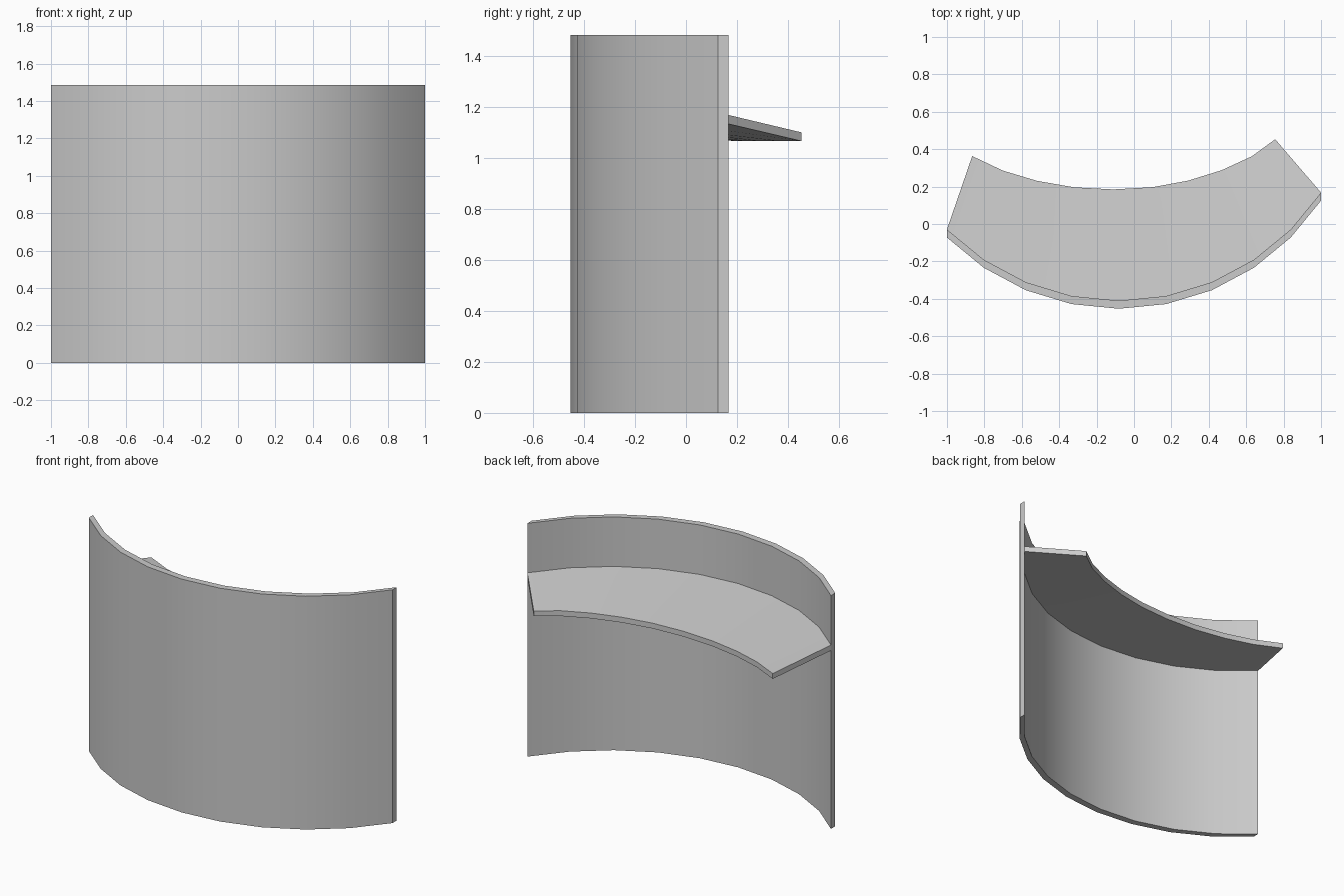
import bpy, bmesh, math

if "Cube" in bpy.data.objects:
    bpy.data.objects.remove(bpy.data.objects["Cube"])

R, CX, STEP = 1.30, -0.081, math.radians(11.25)
FRONT_Y, THICK, HEIGHT = -0.453, 0.043, 1.485


def strip_solid(name, sections):
    """Skin a run of four-cornered sections and cap both ends."""
    bm = bmesh.new()
    rings = [[bm.verts.new(p) for p in s] for s in sections]
    for a, b in zip(rings, rings[1:]):
        for i in range(4):
            j = (i + 1) % 4
            bm.faces.new((a[i], a[j], b[j], b[i]))
    bm.faces.new(rings[0])
    bm.faces.new(rings[-1])
    bmesh.ops.recalc_face_normals(bm, faces=bm.faces)
    mesh = bpy.data.meshes.new(name)
    bm.to_mesh(mesh)
    bm.free()
    obj = bpy.data.objects.new(name, mesh)
    bpy.context.collection.objects.link(obj)
    bpy.ops.object.select_all(action='DESELECT')
    obj.select_set(True)
    bpy.context.view_layer.objects.active = obj
    bpy.ops.object.shade_smooth_by_angle(angle=math.radians(30))
    return obj


# Arc of a 32-sided circle, one segment longer on the right
arc = [(CX + R * math.sin(k * STEP), FRONT_Y + R * (1 - math.cos(k * STEP)))
       for k in range(-4, 6)]

# Curved upright panel
strip_solid("curved_panel", [
    [(x, y, 0), (x, y + THICK, 0), (x, y + THICK, HEIGHT), (x, y, HEIGHT)]
    for x, y in arc])

# Sloping shelf behind the panel, free edge lower than the joined edge
free_edge = [(-0.865, 0.363), (-0.70, 0.285), (-0.52, 0.231), (-0.32, 0.196),
             (-0.11, 0.185), (0.10, 0.197), (0.29, 0.232), (0.47, 0.288),
             (0.63, 0.362), (0.755, 0.453)]
strip_solid("sloping_shelf", [
    [(x, y + THICK, 1.135), (u, v, 1.068), (u, v, 1.102), (x, y + THICK, 1.17)]
    for (x, y), (u, v) in zip(arc, free_edge)])
